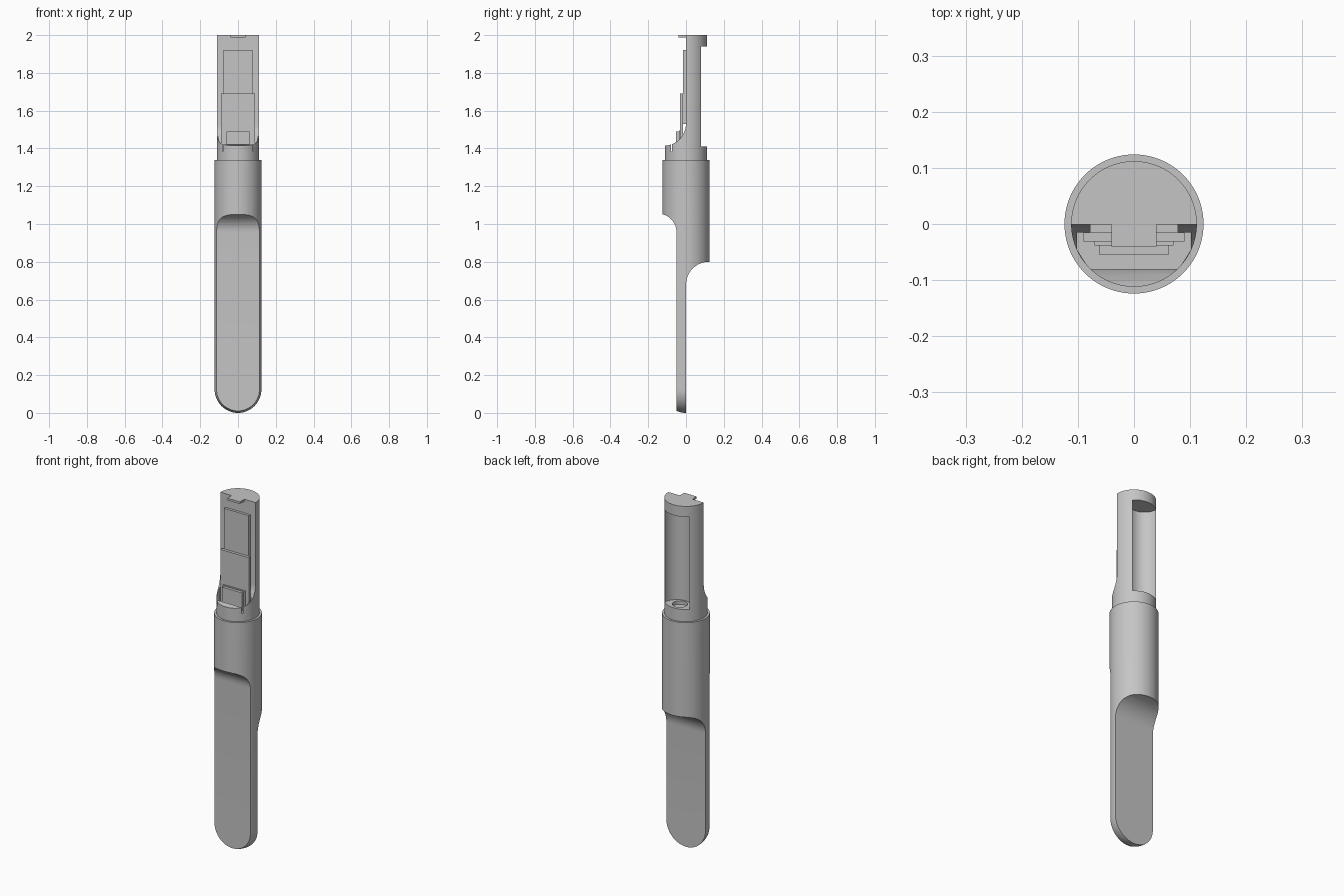
import bpy, bmesh, math
from mathutils import Matrix, Vector

if "Cube" in bpy.data.objects:
    bpy.data.objects.remove(bpy.data.objects["Cube"])

grey = bpy.data.materials.new("light_grey")
grey.diffuse_color = (0.56, 0.56, 0.56, 1)
grey.use_nodes = True
grey.node_tree.nodes["Principled BSDF"].inputs["Base Color"].default_value = grey.diffuse_color


def finish(name, bm):
    bmesh.ops.recalc_face_normals(bm, faces=bm.faces[:])
    me = bpy.data.meshes.new(name)
    bm.to_mesh(me)
    bm.free()
    me.materials.append(grey)
    ob = bpy.data.objects.new(name, me)
    bpy.context.scene.collection.objects.link(ob)
    return ob


def lathe(name, profile, steps=64):
    bm = bmesh.new()
    vs = [bm.verts.new((r, 0, z)) for r, z in profile]
    es = [bm.edges.new(p) for p in zip(vs, vs[1:])]
    bmesh.ops.spin(bm, geom=vs + es, cent=(0, 0, 0), axis=(0, 0, 1),
                   angle=2 * math.pi, steps=steps)
    bmesh.ops.remove_doubles(bm, verts=bm.verts[:], dist=1e-5)
    bmesh.ops.rotate(bm, verts=bm.verts[:], cent=(0, 0, 0),
                     matrix=Matrix.Rotation(math.pi / steps, 3, 'Z'))
    return finish(name, bm)


def prism(name, pts, offset):
    """Extrude a closed outline of 3D points along an offset."""
    bm = bmesh.new()
    f = bm.faces.new([bm.verts.new(p) for p in pts])
    ext = bmesh.ops.extrude_face_region(bm, geom=[f])["geom"]
    bmesh.ops.translate(bm, vec=Vector(offset),
                        verts=[v for v in ext if isinstance(v, bmesh.types.BMVert)])
    return finish(name, bm)


def side_prism(name, yz):
    return prism(name, [(-0.3, y, z) for y, z in yz], (0.6, 0, 0))


def up_prism(name, xy, z0, z1):
    return prism(name, [(x, y, z0) for x, y in xy], (0, 0, z1 - z0))


def box(name, hx, y0, y1, z0, z1):
    return up_prism(name, [(-hx, y0), (hx, y0), (hx, y1), (-hx, y1)], z0, z1)


def arc(cx, cy, r, a0, a1, n):
    return [(cx + r * math.cos(math.radians(a0 + (a1 - a0) * i / n)),
             cy + r * math.sin(math.radians(a0 + (a1 - a0) * i / n)))
            for i in range(n + 1)]


def cut(ob, cutter):
    cutter.hide_render = True
    m = ob.modifiers.new("cut", 'BOOLEAN')
    m.operation, m.solver, m.object = 'DIFFERENCE', 'EXACT', cutter
    bpy.context.view_layer.objects.active = ob
    bpy.ops.object.modifier_apply(modifier=m.name)
    bpy.data.objects.remove(cutter)


# Round body: domed bottom, wide handle, narrower top section
R, r = 0.124, 0.112
dome = arc(0, R, R, -90, 0, 14)
dome[0] = (0, 0)
body = lathe("wand_body", dome + [(R, 1.34), (r, 1.34), (r, 2.0), (0, 2.0)])

# Scooped cuts that leave the flat paddle
cut(body, side_prism("paddle_front_cut", [(-0.05, -0.1)]
    + arc(-0.15, 0.955, 0.1, 0, 90, 12) + [(-0.3, 1.055), (-0.3, -0.1)]))
cut(body, side_prism("paddle_back_cut", [(0.0005, -0.1)]
    + arc(0.1205, 0.68, 0.12, 180, 90, 12) + [(0.3, 0.8), (0.3, -0.1)]))

# Open front of the top section
cut(body, side_prism("top_front_cut", [(-0.0005, 2.1)]
    + arc(-0.1155, 1.53, 0.115, 0, -90, 12) + [(-0.3, 1.415), (-0.3, 2.1)]))

# Pocket below the circuit boards
pocket = [(-0.102, -0.015), (0.102, -0.015), (0.102, -0.045),
          (0.08, -0.08), (-0.08, -0.08), (-0.102, -0.045)]
cut(body, up_prism("pocket_cut", pocket, 1.385, 1.6))

# Battery groove in the back, with a small well in its floor
cut(body, up_prism("battery_groove_cut",
                   arc(0, 0.083, 0.078, 0, 360, 48)[:-1], 1.41, 1.94))
cut(body, up_prism("well_cut",
                   arc(0, 0.055, 0.04, 0, 360, 32)[:-1], 1.39, 1.5))

# Circuit boards, connector and top tab
box("upper_board", 0.078, -0.015, 0.001, 1.53, 1.922)
box("lower_board", 0.09, -0.031, -0.015, 1.385, 1.69)
box("connector_base", 0.07, -0.038, -0.031, 1.385, 1.495)
box("connector", 0.062, -0.054, -0.038, 1.385, 1.49)
box("top_tab", 0.04, -0.04, 0.001, 1.988, 2.0)

# Smooth the curved surfaces, keep edges sharp
bpy.ops.object.select_all(action='DESELECT')
body.select_set(True)
bpy.context.view_layer.objects.active = body
bpy.ops.object.shade_smooth_by_angle(angle=math.radians(30))
